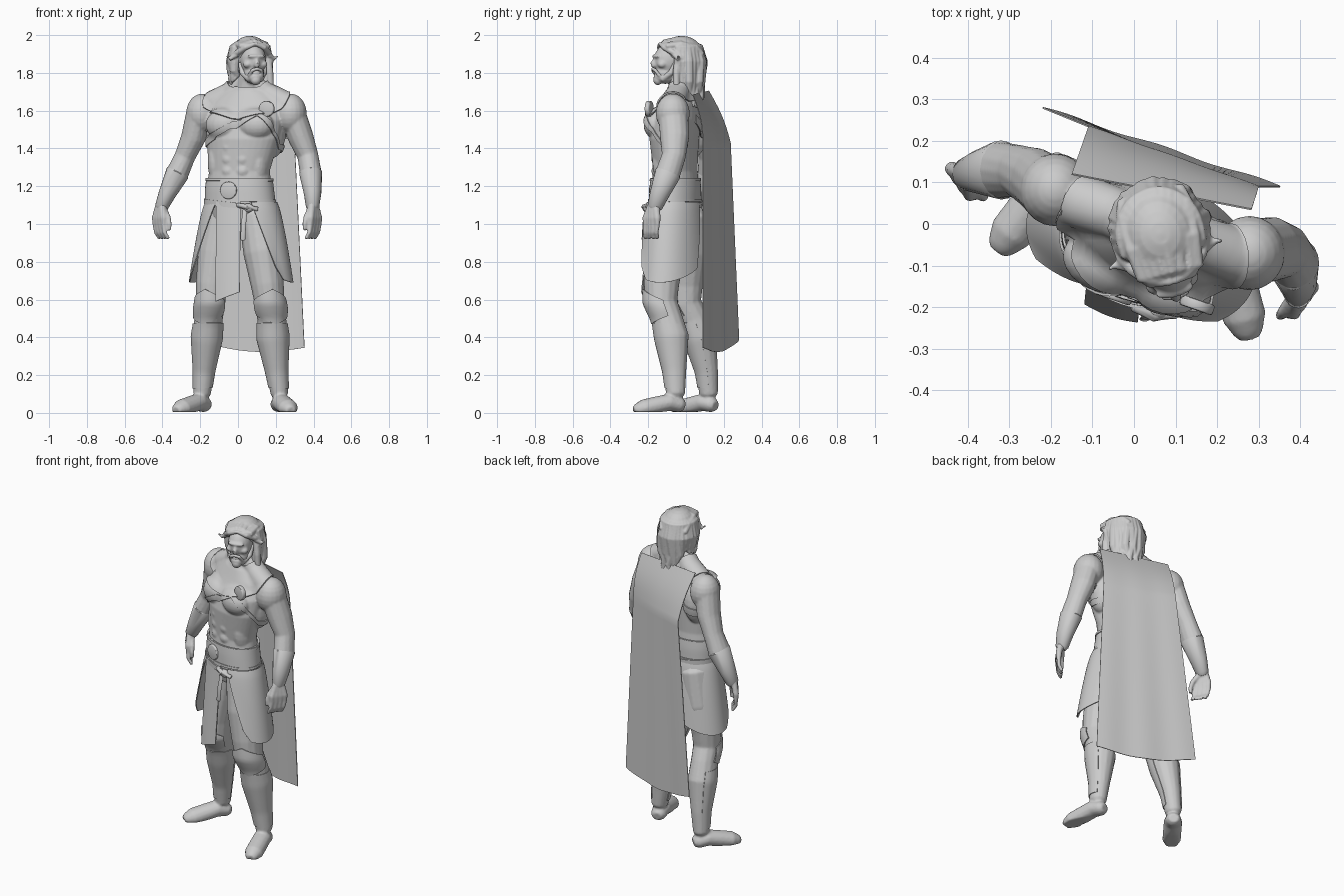
import bpy, bmesh, random
from math import sin, cos, pi, radians
from mathutils import Vector, Matrix

random.seed(4)
default_cube = bpy.data.objects.get("Cube")
if default_cube:
    bpy.data.objects.remove(default_cube, do_unlink=True)

stone = bpy.data.materials.new("stone grey")
stone.use_nodes = True
stone.diffuse_color = (0.6, 0.6, 0.6, 1)
stone.node_tree.nodes["Principled BSDF"].inputs["Base Color"].default_value = stone.diffuse_color

# Torso frame: turned a little to his right. Head frame: turned back to the left.
TORSO = Matrix.Translation((0.02, -0.05, 0)) @ Matrix.Rotation(radians(-19), 4, "Z")
HEAD = Matrix.Translation((0.066, -0.035, 0)) @ Matrix.Rotation(radians(14), 4, "Z")
WORLD = Matrix.Identity(4)


def lerp(a, b, t):
    return a + (b - a) * t


def finish(name, bm, modifiers=()):
    """Turn a bmesh into a baked, smooth shaded object."""
    bmesh.ops.recalc_face_normals(bm, faces=bm.faces)
    mesh = bpy.data.meshes.new(name)
    bm.to_mesh(mesh)
    bm.free()
    obj = bpy.data.objects.new(name, mesh)
    bpy.context.scene.collection.objects.link(obj)
    for kind, settings in modifiers:
        mod = obj.modifiers.new(kind.lower(), kind)
        for key, value in settings.items():
            setattr(mod, key, value)
    if modifiers:
        bpy.context.view_layer.update()
        graph = bpy.context.evaluated_depsgraph_get()
        baked = bpy.data.meshes.new_from_object(obj.evaluated_get(graph))
        obj.modifiers.clear()
        obj.data = baked
    obj.data.polygons.foreach_set("use_smooth", [True] * len(obj.data.polygons))
    obj.data.set_sharp_from_angle(angle=radians(45))
    obj.data.materials.clear()
    obj.data.materials.append(stone)
    return obj


def fused(voxel, smoothing):
    return [("REMESH", {"mode": "VOXEL", "voxel_size": voxel}),
            ("SMOOTH", {"factor": 0.5, "iterations": smoothing})]


def blob(bm, frame, centre, radii):
    matrix = frame @ Matrix.Translation(centre) @ Matrix.Diagonal((*radii, 1))
    bmesh.ops.create_uvsphere(bm, u_segments=20, v_segments=12, radius=1, matrix=matrix)


def loft(bm, rings):
    """Skin closed rings of points and cap both ends."""
    loops = [[bm.verts.new(p) for p in ring] for ring in rings]
    n = len(loops[0])
    for low, high in zip(loops, loops[1:]):
        for i in range(n):
            bm.faces.new((low[i], low[(i + 1) % n], high[(i + 1) % n], high[i]))
    bm.faces.new(loops[0][::-1])
    bm.faces.new(loops[-1])


def limb(bm, points, flat=1.0, frame=WORLD, sides=14):
    """Round tube through (x, y, z, radius) points, with softened ends."""
    path = [(frame @ Vector(p[:3]), p[3]) for p in points]
    start, end = (path[0][0] - path[1][0]).normalized(), (path[-1][0] - path[-2][0]).normalized()
    path.insert(0, (path[0][0] + start * path[0][1] * 0.5, path[0][1] * 0.65))
    path.append((path[-1][0] + end * path[-1][1] * 0.5, path[-1][1] * 0.65))
    rings = []
    for i, (centre, r) in enumerate(path):
        along = (path[min(i + 1, len(path) - 1)][0] - path[max(i - 1, 0)][0]).normalized()
        across = Vector((1, 0, 0))
        across = (across - along * across.dot(along)).normalized()
        other = along.cross(across)
        rings.append([centre + across * r * cos(k * 2 * pi / sides) + other * r * flat * sin(k * 2 * pi / sides)
                      for k in range(sides)])
    loft(bm, rings)


def patch(name, shape, across, down, thickness, wrap=None, gap=0.008):
    """Sheet from shape(s, t), optionally laid onto another object."""
    bm = bmesh.new()
    rows = [[bm.verts.new(shape(i / across, j / down)) for i in range(across + 1)] for j in range(down + 1)]
    for upper, lower in zip(rows, rows[1:]):
        for i in range(across):
            bm.faces.new((upper[i], upper[i + 1], lower[i + 1], lower[i]))
    bmesh.ops.remove_doubles(bm, verts=bm.verts, dist=0.0001)
    mods = [("SOLIDIFY", {"thickness": thickness, "offset": 0.0})]
    if wrap:
        mods.insert(0, ("SHRINKWRAP", {"target": wrap, "wrap_method": "NEAREST_SURFACEPOINT",
                                       "wrap_mode": "ABOVE_SURFACE", "offset": gap}))
    return finish(name, bm, mods)


def hoop(angle, z, a, b, u=0.0, v=-0.01):
    """Point on an ellipse round the torso; the front is at -90 degrees."""
    return TORSO @ Vector((u + a * cos(angle), v + b * sin(angle), z))


# Torso with chest, stomach and back muscles
body = bmesh.new()
sections = [(-.005, -.01, 1.0, .15, .095), (-.005, -.01, 1.1, .185, .122), (-.01, -.01, 1.19, .178, .12),
            (-.01, -.01, 1.28, .166, .11), (.01, -.01, 1.45, .2, .12), (.015, .01, 1.55, .21, .12),
            (.02, .035, 1.64, .185, .095), (.02, .045, 1.7, .115, .075)]
loft(body, [[hoop(k * pi / 16, z, a, b, u, v) for k in range(32)] for u, v, z, a, b in sections])
for side in (-1, 1):
    blob(body, TORSO, (.012 + side * .088, -.07, 1.525), (.1, .073, .08))
    blob(body, TORSO, (.01 + side * .15, .04, 1.48), (.065, .08, .13))
    blob(body, TORSO, (-.008 + side * .12, -.02, 1.33), (.05, .075, .13))
    limb(body, [(.02 + side * .03, .04, 1.76, .045), (.02 + side * .1, .05, 1.69, .05),
                (.02 + side * .2, .05, 1.64, .055)], frame=TORSO)
    for row in range(3):
        blob(body, TORSO, (-.003 + side * .037, -.094, 1.28 + row * .062), (.042, .032, .038))
limb(body, [(.055, 0, 1.64, .08), (.062, -.02, 1.74, .068), (.072, -.035, 1.82, .066)])

# Arms and hands
right_arm = [(-.2, .078, 1.61, .07), (-.235, .108, 1.46, .066), (-.28, .128, 1.36, .055),
             (-.32, .13, 1.27, .06), (-.375, .125, 1.16, .043), (-.405, .12, 1.09, .032)]
left_arm = [(.28, -.07, 1.61, .07), (.332, -.06, 1.46, .068), (.37, -.065, 1.36, .056),
            (.385, -.095, 1.27, .058), (.395, -.14, 1.16, .043), (.395, -.165, 1.09, .032)]
blob(body, WORLD, (-.19, .082, 1.585), (.085, .088, .105))
blob(body, WORLD, (.278, -.07, 1.585), (.086, .09, .105))
for arm, inward in ((right_arm, 1), (left_arm, -1)):
    limb(body, arm, flat=1.15)
    wrist = Vector(arm[-1][:3])

    def digit(offsets):
        limb(body, [(*(wrist + Vector((x * inward, y, z))), r) for x, y, z, r in offsets], sides=8)

    # The knuckles run from the inner front to the outer back
    for i in range(4):
        x, y = (1.5 - i) * .015 - .012, (i - 1.5) * .021 - .018
        digit([(x * .4, y * .4, .01, .02), (x, y, -.06, .018), (x, y, -.095, .0135),
               (x + .006, y - .004, -.135, .0115), (x + .024, y, -.165, .0105)])
    digit([(.012, -.015, -.01, .018), (.035, -.045, -.055, .015), (.042, -.055, -.09, .013), (.042, -.054, -.12, .01)])

# Face
blob(body, HEAD, (0, 0, 1.89), (.082, .1, .095))
blob(body, HEAD, (0, -.06, 1.865), (.068, .078, .09))
blob(body, HEAD, (0, -.072, 1.795), (.056, .064, .052))
blob(body, HEAD, (0, -.128, 1.888), (.05, .018, .011))
limb(body, [(0, -.13, 1.88, .009), (0, -.146, 1.85, .013), (0, -.138, 1.838, .016)], frame=HEAD)
for side in (-1, 1):
    blob(body, HEAD, (side * .042, -.105, 1.845), (.024, .024, .02))
    blob(body, HEAD, (side * .078, -.005, 1.86), (.012, .02, .032))
body = finish("body", body, fused(.0065, 3))

# Beard and moustache
beard = bmesh.new()
blob(beard, HEAD, (0, -.078, 1.778), (.053, .062, .036))
blob(beard, HEAD, (0, -.118, 1.762), (.028, .024, .027))
for side in (-1, 1):
    limb(beard, [(0, -.145, 1.822, .009), (side * .025, -.138, 1.814, .01), (side * .038, -.118, 1.785, .008)], frame=HEAD)
    limb(beard, [(side * .066, -.04, 1.85, .012), (side * .058, -.06, 1.8, .016), (side * .03, -.1, 1.768, .018)], frame=HEAD)
finish("beard", beard, fused(.005, 2))

# Swept hair: long tapering locks at the back and on the left, short wisps on the right
hair = bmesh.new()
blob(hair, HEAD, (0, .012, 1.91), (.096, .11, .086))
for layer in range(2):
    for i in range(17):
        a = lerp(-.1, 1.1, (i + layer * .5) / 17) * pi
        x, y = cos(a), sin(a)
        reach = random.uniform(.96, 1.06) - layer * .1
        sway = random.uniform(-.014, .014)
        tip = (1.63 if x > -.45 else 1.76) + random.uniform(-.02, .03) + layer * .02
        limb(hair, [(x * .03, y * .03, 1.968, .02), (x * .085, y * .095 + .01, 1.93, .027),
                    (x * .1 * reach, y * .112 * reach + .01, 1.86, .026),
                    (x * .095 * reach + sway, y * .1 * reach + .012, lerp(1.86, tip, .5), .024),
                    (x * .092 * reach - sway, y * .095 * reach + .016, lerp(1.86, tip, .8), .018),
                    (x * .1 * reach, y * .105 * reach + .016, tip, .008)], frame=HEAD, sides=8)
# Locks combed back over the crown
for i in range(8):
    x = lerp(-.075, .075, i / 7) + random.uniform(-.006, .006)
    limb(hair, [(x * .5, -.096, 1.945, .013), (x * .95, -.08, 1.962 - abs(x) * .3, .018),
                (x * 1.1, -.01, 1.98 - abs(x) * .4, .017), (x * 1.1, .07, 1.955 - abs(x) * .3, .018),
                (x, .105, 1.9, .016)], frame=HEAD, sides=8)
# Forelocks parted to either side, with loose tips
for side in (-1, 1):
    limb(hair, [(side * .004, -.106, 1.953, .01), (side * .05, -.096, 1.935, .015), (side * .084, -.055, 1.908, .017),
                (side * .102, -.02, 1.885, .017), (side * .112, .01, 1.86, .01)], frame=HEAD, sides=8)
    limb(hair, [(side * .09, -.05, 1.895, .014), (side * .12, -.035, 1.875, .012), (side * .138, -.04, 1.888, .006)],
         frame=HEAD, sides=8)
limb(hair, [(.088, -.03, 1.88, .02), (.096, -.04, 1.8, .019), (.1, -.04, 1.72, .017), (.09, -.045, 1.64, .009)],
     frame=HEAD, sides=8)
finish("hair", hair, fused(.0045, 1))

# Trousers, boots and feet
right_leg = [(-.075, .005, 1.05, .098), (-.112, .01, .85, .1), (-.14, 0, .68, .084), (-.145, 0, .58, .077),
             (-.155, .04, .5, .075), (-.165, .075, .4, .082), (-.18, .11, .22, .056), (-.19, .12, .1, .046)]
left_leg = [(.1, -.088, 1.05, .098), (.13, -.115, .85, .102), (.155, -.13, .68, .088), (.168, -.13, .58, .08),
            (.178, -.1, .5, .076), (.185, -.075, .4, .085), (.205, -.06, .22, .058), (.22, -.055, .1, .047)]
legs = bmesh.new()
for leg, heel, toe in ((right_leg, Vector((-.175, .14, 0)), Vector((-.318, -.05, 0))),
                       (left_leg, Vector((.213, -.03, 0)), Vector((.275, -.258, 0)))):
    limb(legs, leg, flat=1.08)
    limb(legs, [(*(lerp(heel, toe, t) + Vector((0, 0, z))), r) for t, z, r in
                ((0, .042, .044), (.25, .056, .052), (.55, .04, .053), (.85, .024, .053), (1, .016, .038))], flat=.9)
for vert in legs.verts:
    vert.co.z = max(vert.co.z, .004)
legs = finish("legs_and_boots", legs, fused(.0075, 2))


def round_leg(leg, angle, z, extra):
    for high, low in zip(leg, leg[1:]):
        if high[2] >= z >= low[2]:
            t = (high[2] - z) / (high[2] - low[2])
            x, y, r = (lerp(high[k], low[k], t) for k in (0, 1, 3))
            return Vector((x + (r + extra) * cos(angle), y + (r * 1.08 + extra) * sin(angle), z))


# Greaves and pointed knee guards
for side, leg, front in (("right", right_leg, radians(-112)), ("left", left_leg, radians(-75))):
    patch(side + "_greave", lambda s, t: round_leg(leg, front + (s - .5) * 4, lerp(.475, .13, t), .01),
          24, 20, .004, legs, .003)
    patch(side + "_knee_guard", lambda s, t: round_leg(
        leg, front + (s - .5) * 2.9, lerp(.655 - .12 * abs(s - .5), .47 + .09 * abs(s - .5), t), .005 + .006 * sin(pi * t)),
        18, 10, .006)

# Bracers
for side, arm in (("right", right_arm), ("left", left_arm)):
    bracer = bmesh.new()
    limb(bracer, [(x, y, z, r + .003) for x, y, z, r in arm[3:]], flat=1.13, sides=20)
    finish(side + "_bracer", bracer)

# Wide belt with rims, narrow slanted belt, buckle, knot and hanging strap
patch("wide_belt", lambda s, t: hoop(s * 2 * pi, lerp(1.245, 1.12, t), .2, .14), 48, 6, .008, body, .006)
for name, z in (("upper_belt_rim", 1.238), ("lower_belt_rim", 1.126)):
    patch(name, lambda s, t: hoop(s * 2 * pi, z + .014 * (.5 - t), .21, .15), 48, 2, .006, body, .011)
patch("narrow_belt", lambda s, t: hoop(s * 2 * pi, 1.1 - .02 * cos(s * 2 * pi) + .028 * (.5 - t), .198, .138),
      48, 2, .01)


def disc(name, centre, radius, depth):
    bm = bmesh.new()
    matrix = TORSO @ Matrix.Translation(centre) @ Matrix.Rotation(pi / 2, 4, "X")
    bmesh.ops.create_cone(bm, cap_ends=True, segments=32, radius1=radius, radius2=radius, depth=depth, matrix=matrix)
    finish(name, bm, [("BEVEL", {"width": .006, "segments": 2})])


disc("belt_buckle", (-.026, -.138, 1.178), .046, .022)
disc("cape_brooch", (.172, -.094, 1.61), .042, .026)
knot = bmesh.new()
blob(knot, TORSO, (.083, -.138, 1.085), (.03, .022, .024))
limb(knot, [(.03, -.148, 1.1, .012), (.083, -.152, 1.09, .015), (.13, -.132, 1.08, .012)], frame=TORSO)
limb(knot, [(.07, -.148, 1.08, .012), (.066, -.162, 1.0, .013), (.064, -.168, .92, .013)], flat=.4, frame=TORSO)
finish("belt_knot", knot)

# Kilt: two side cloths and a front panel
for name, side in (("right_side_cloth", -1), ("left_side_cloth", 1)):
    def cloth(s, t):
        angle = lerp(lerp(radians(-60), radians(-36), t), lerp(radians(85), radians(66), t), s)
        z = lerp(1.115, .69 + .2 * (s - .4) ** 2 + .05 * max(0, .12 - s) / .12, t)
        point = hoop(angle, z, lerp(.193, .283, t ** .75), lerp(.138, .178, t ** .65))
        local = TORSO.inverted() @ point
        return TORSO @ Vector((local.x * side, local.y, z))
    patch(name, cloth, 24, 16, .006)
patch("front_panel", lambda s, t: TORSO @ Vector((lerp(-.095, .04, s) + .01 * t, lerp(-.135, -.178, t) - .008 * sin(pi * s),
                                                  lerp(1.12, lerp(.59, .64, s), t))), 10, 14, .006)

# Chest straps
patch("chest_strap", lambda s, t: hoop(lerp(-.28, -1.6, s) * pi, 1.525 + .1 * cos(lerp(-.28, -1.6, s) * pi)
                                       + .04 * (.5 - t), .205, .14), 44, 3, .006, body, .005)
patch("side_strap", lambda s, t: hoop(lerp(-.3, .3, s) * pi, lerp(1.59, 1.41, min(1, s * 1.8)) + .03 * (.5 - t), .205, .14),
      20, 3, .006, body, .005)


# Mantle over the shoulders
def mantle(s, t):
    a = s * 2 * pi
    hem = 1.66 - .1 * max(0, -sin(a)) ** 1.2
    return hoop(a, lerp(1.725, hem, t), lerp(.08, .24, t), lerp(.078, .15, t), .02, lerp(.042, .015, t))


patch("mantle", mantle, 56, 14, .008, body, .009)


# Cape: resting on the shoulders, then hanging straight down the back
def cape(s, t):
    right = [Vector(p) for p in ((-.15, .12, 1.705), (-.11, .235, 1.43), (-.22, .28, .385))]
    left = [Vector(p) for p in ((.283, .035, 1.685), (.3, .09, 1.43), (.352, .09, .345))]
    k = 0 if t < .25 else 1
    f = t * 4 if k == 0 else (t - .25) / .75
    point = lerp(lerp(right[k], right[k + 1], f), lerp(left[k], left[k + 1], f), s)
    bulge = .014 * (1 - k) * sin(pi * f) + .003 * sin(s * 5 * pi) * t
    return point + Vector((bulge * .33, bulge * .94, -.04 * sin(pi * s) * t))


patch("cape", cape, 40, 48, .004)
